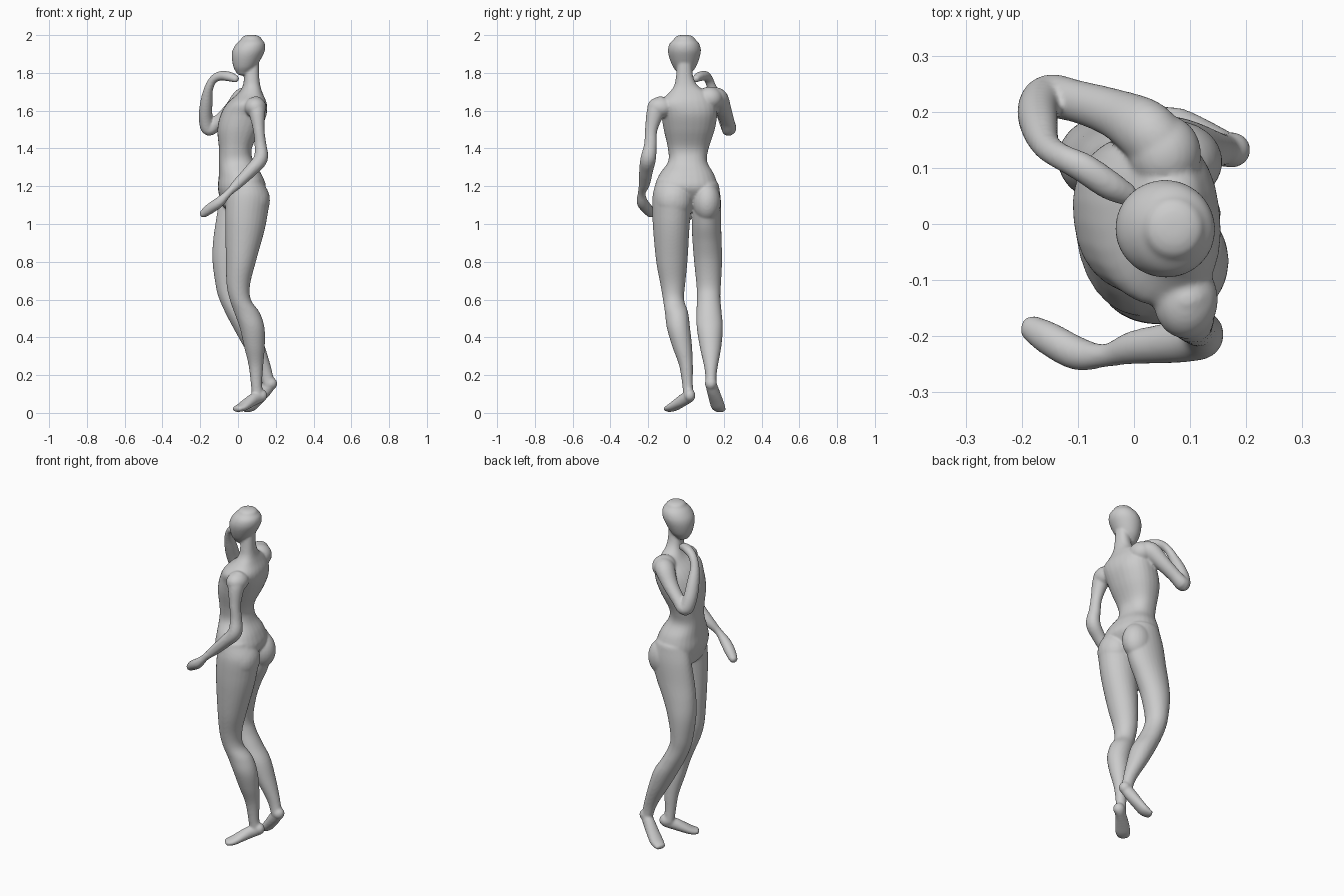
import bpy, bmesh, math
from mathutils import Vector, Matrix

SEG = 28
bm = bmesh.new()


def catmull(rows, steps=5):
    """Smoothly resample rows of numbers."""
    out = []
    n = len(rows)
    for i in range(n - 1):
        a, b, c, d = rows[max(i - 1, 0)], rows[i], rows[i + 1], rows[min(i + 2, n - 1)]
        for k in range(steps):
            t = k / steps
            out.append([0.5 * (2 * q + (r - p) * t + (2 * p - 5 * q + 4 * r - s) * t * t
                        + (3 * q - p - 3 * r + s) * t ** 3) for p, q, r, s in zip(a, b, c, d)])
    out.append(list(rows[-1]))
    return out


def loft(rows, side=(0, 1, 0), flat=True, caps=(0.6, 0.6), power=1.0):
    """Closed loft through rows of (x, y, z, half width, half depth) with rounded ends."""
    rows = catmull(rows)
    pts = [Vector(r[:3]) for r in rows]
    n = len(rows)
    rings = []
    for i, r in enumerate(rows):
        d = pts[min(i + 1, n - 1)] - pts[max(i - 1, 0)]
        t = Vector((0, 0, 1 if d.z > 0 else -1)) if flat else d.normalized()
        s = Vector(side)
        u = (s - t * s.dot(t)).normalized()
        rings.append((pts[i], u, t.cross(u), t, r[3], r[4]))

    def cap(ring, sign, amount):
        c, u, v, t, w, h = ring
        res = []
        for k in range(1, 5):
            a = k / 5 * math.pi / 2
            res.append((c + t * sign * min(w, h) * amount * math.sin(a), u, v, t,
                        w * math.cos(a), h * math.cos(a)))
        return res

    def bend(q):
        return math.copysign(abs(q) ** power, q)

    rings = cap(rings[0], -1, caps[0])[::-1] + rings + cap(rings[-1], 1, caps[1])
    loops = [[bm.verts.new(c + u * w * bend(math.cos(2 * math.pi * j / SEG))
                           + v * h * bend(math.sin(2 * math.pi * j / SEG))) for j in range(SEG)]
             for c, u, v, t, w, h in rings]
    for a, b in zip(loops, loops[1:]):
        for j in range(SEG):
            k = (j + 1) % SEG
            bm.faces.new((a[j], a[k], b[k], b[j]))
    bm.faces.new(loops[0][::-1])
    bm.faces.new(loops[-1])


def spans(rows):
    """Turn (z, xmin, xmax, ymin, ymax) into loft rows."""
    return [((a + b) / 2, (c + d) / 2, z, (d - c) / 2, (b - a) / 2) for z, a, b, c, d in rows]


def limb(rows, side, flatten=0.92):
    loft([(x, y, z, r, r * flatten) for x, y, z, r in rows], side, flat=False, caps=(0.8, 0.9))


def bulge(centre, radii):
    """Ellipsoid muscle mass."""
    m = Matrix.Translation(centre) @ Matrix.Diagonal((*radii, 1))
    bmesh.ops.create_uvsphere(bm, u_segments=24, v_segments=16, radius=1, matrix=m)


# torso and neck
loft(spans([
    (1.12, -0.09, 0.10, -0.14, 0.15), (1.19, -0.105, 0.145, -0.165, 0.168),
    (1.26, -0.10, 0.125, -0.143, 0.15), (1.33, -0.10, 0.082, -0.095, 0.112),
    (1.40, -0.10, 0.072, -0.096, 0.12), (1.50, -0.108, 0.12, -0.118, 0.152),
    (1.58, -0.09, 0.15, -0.132, 0.165), (1.64, -0.055, 0.15, -0.145, 0.16),
    (1.69, 0.0, 0.13, -0.095, 0.125), (1.73, 0.025, 0.118, -0.064, 0.065),
    (1.78, 0.033, 0.112, -0.053, 0.038), (1.86, 0.04, 0.11, -0.045, 0.03)]),
    side=(-0.12, 1, 0), power=0.87)

# shoulders, buttocks and heels
for centre, radii in [
        ((0.092, -0.135, 1.618), (0.058, 0.07, 0.055)), ((0.055, 0.125, 1.665), (0.065, 0.07, 0.062)),
        ((0.085, -0.066, 1.125), (0.084, 0.098, 0.105)), ((0.07, 0.111, 1.115), (0.088, 0.074, 0.105)),
        ((0.122, 0.02, 0.092), (0.034, 0.03, 0.034)), ((0.174, 0.132, 0.155), (0.034, 0.032, 0.034))]:
    bulge(centre, radii)

# head, turned slightly
loft(spans([
    (1.80, -0.008, 0.065, -0.044, 0.028), (1.83, -0.024, 0.095, -0.068, 0.052),
    (1.88, -0.033, 0.125, -0.089, 0.072), (1.92, -0.029, 0.143, -0.096, 0.079),
    (1.955, -0.008, 0.142, -0.087, 0.070), (1.98, 0.018, 0.124, -0.062, 0.047)]),
    side=(-0.25, 1, 0), caps=(0.4, 0.42))

# left leg, standing
loft([(0.04, -0.065, 1.22, 0.095, 0.09), (0.052, -0.07, 1.15, 0.106, 0.116),
      (0.045, -0.077, 1.05, 0.100, 0.113), (0.035, -0.078, 0.95, 0.094, 0.102),
      (0.015, -0.075, 0.80, 0.083, 0.079), (0.002, -0.07, 0.68, 0.066, 0.062),
      (0.012, -0.066, 0.60, 0.056, 0.056), (0.048, -0.05, 0.53, 0.061, 0.068),
      (0.075, -0.04, 0.45, 0.061, 0.066), (0.087, -0.02, 0.35, 0.052, 0.055),
      (0.095, 0.0, 0.25, 0.036, 0.039), (0.098, 0.008, 0.15, 0.028, 0.030),
      (0.105, 0.014, 0.09, 0.028, 0.032)], side=(-0.3, 1, 0))

# right leg, bent
loft([(0.02, 0.10, 1.20, 0.075, 0.10), (0.022, 0.109, 1.12, 0.076, 0.122),
      (-0.005, 0.108, 1.0, 0.078, 0.115), (-0.035, 0.112, 0.90, 0.077, 0.098),
      (-0.055, 0.117, 0.80, 0.074, 0.08), (-0.058, 0.12, 0.68, 0.065, 0.061),
      (-0.042, 0.12, 0.61, 0.062, 0.06), (-0.004, 0.122, 0.53, 0.067, 0.063),
      (0.042, 0.126, 0.45, 0.069, 0.067), (0.087, 0.13, 0.35, 0.057, 0.056),
      (0.132, 0.132, 0.25, 0.037, 0.041), (0.15, 0.132, 0.20, 0.030, 0.035),
      (0.165, 0.132, 0.15, 0.030, 0.034)])

# feet, heels raised
loft([(0.12, 0.02, 0.085, 0.027, 0.030), (0.085, -0.008, 0.072, 0.031, 0.033),
      (0.05, -0.04, 0.050, 0.038, 0.028), (0.018, -0.072, 0.029, 0.041, 0.022),
      (-0.008, -0.095, 0.021, 0.033, 0.016)], side=(-0.65, 0.75, 0), flat=False)
loft([(0.172, 0.131, 0.155, 0.028, 0.032), (0.145, 0.142, 0.12, 0.032, 0.034),
      (0.105, 0.158, 0.07, 0.037, 0.029), (0.072, 0.17, 0.034, 0.039, 0.025),
      (0.04, 0.182, 0.017, 0.031, 0.016)], side=(0.35, 0.93, 0), flat=False)

# left arm, reaching forward and down
limb([(0.095, -0.125, 1.63, 0.05), (0.10, -0.158, 1.60, 0.049), (0.110, -0.184, 1.50, 0.033),
      (0.119, -0.188, 1.42, 0.034), (0.120, -0.200, 1.345, 0.041), (0.07, -0.211, 1.285, 0.037),
      (0.0, -0.220, 1.215, 0.030), (-0.05, -0.234, 1.165, 0.021), (-0.10, -0.231, 1.115, 0.030),
      (-0.15, -0.205, 1.08, 0.030), (-0.182, -0.186, 1.055, 0.024)], (0, 1, 0))

# right arm, folded up with the hand by the chin
limb([(0.05, 0.13, 1.67, 0.055), (0.02, 0.167, 1.665, 0.056), (-0.035, 0.197, 1.605, 0.044),
      (-0.10, 0.218, 1.545, 0.038), (-0.153, 0.228, 1.503, 0.040), (-0.171, 0.207, 1.56, 0.039),
      (-0.168, 0.173, 1.64, 0.035), (-0.156, 0.14, 1.715, 0.026), (-0.13, 0.12, 1.765, 0.024),
      (-0.09, 0.10, 1.785, 0.027), (-0.045, 0.07, 1.78, 0.027), (-0.012, 0.052, 1.768, 0.021)],
     (0.5, 0.7, 0.5))

bmesh.ops.recalc_face_normals(bm, faces=bm.faces)
mesh = bpy.data.meshes.new("mannequin_body")
bm.to_mesh(mesh)
bm.free()
body = bpy.data.objects.new("mannequin_body", mesh)
bpy.context.collection.objects.link(body)

# fuse all parts into one smooth skin
skin = body.modifiers.new("Fuse", 'REMESH')
skin.mode = 'VOXEL'
skin.voxel_size = 0.006
skin.use_smooth_shade = True
relax = body.modifiers.new("Relax", 'SMOOTH')
relax.factor = 0.5
relax.iterations = 8
for p in mesh.polygons:
    p.use_smooth = True
